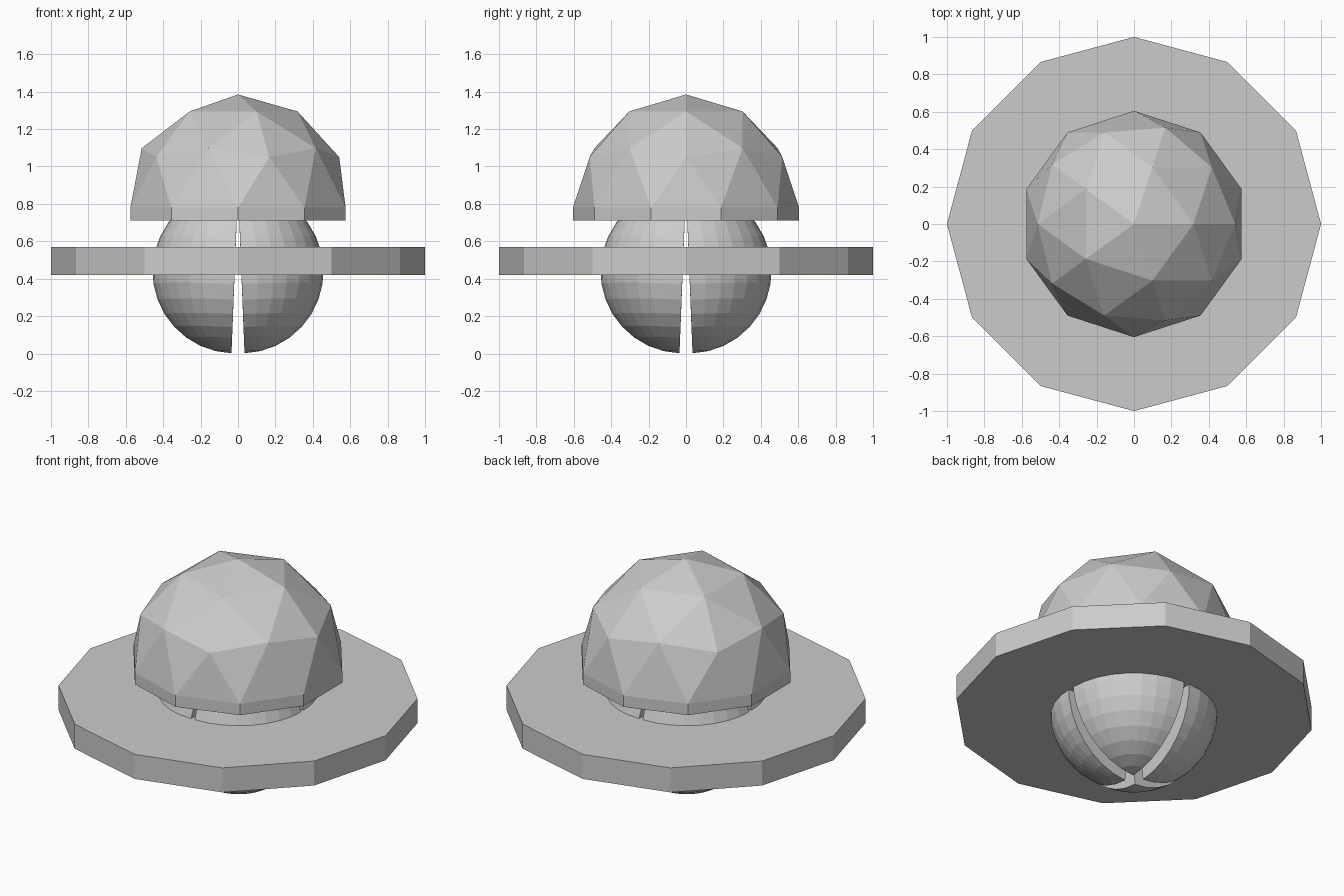
import bpy, bmesh
from math import pi
from mathutils import Matrix, Vector

if "Cube" in bpy.data.objects:
    bpy.data.objects.remove(bpy.data.objects["Cube"])

R = 0.44        # core radius
OPEN = 0.056    # outward tilt of each core quarter
EPS = 1e-4


def finish(bm, name, matrix=Matrix.Identity(4)):
    bmesh.ops.recalc_face_normals(bm, faces=bm.faces)
    mesh = bpy.data.meshes.new(name)
    bm.to_mesh(mesh)
    bm.free()
    obj = bpy.data.objects.new(name, mesh)
    obj.matrix_world = matrix
    bpy.context.collection.objects.link(obj)
    return obj


# Twelve-sided ring plate
bm = bmesh.new()
bmesh.ops.create_cone(bm, cap_ends=True, segments=12, radius1=1, radius2=1,
                      depth=0.15, matrix=Matrix.Translation((0, 0, 0.495)))
finish(bm, "ring_plate")

# Faceted dome: upper half of an icosphere with a short straight rim
bm = bmesh.new()
bmesh.ops.create_icosphere(bm, subdivisions=2, radius=0.605)
bmesh.ops.delete(bm, geom=[v for v in bm.verts if v.co.z < -EPS], context='VERTS')
border = [e for e in bm.edges if e.is_boundary]
rim = bmesh.ops.extrude_edge_only(bm, edges=border)["geom"]
bmesh.ops.translate(bm, vec=(0, 0, -0.07),
                    verts=[g for g in rim if isinstance(g, bmesh.types.BMVert)])
bmesh.ops.holes_fill(bm, edges=[e for e in bm.edges if e.is_boundary], sides=0)
finish(bm, "dome", Matrix.Translation((0, 0, 0.78)))

# Round core: four solid quarters hinged slightly open from the top
for i in range(4):
    bm = bmesh.new()
    bmesh.ops.create_uvsphere(bm, u_segments=32, v_segments=16, radius=R,
                              matrix=Matrix.Translation((0, 0, -R)))
    bmesh.ops.delete(bm, geom=[v for v in bm.verts if v.co.x < -EPS or v.co.y < -EPS],
                     context='VERTS')
    for axis in (0, 1):
        wall = sorted((v for v in bm.verts if abs(v.co[axis]) < EPS),
                      key=lambda v: v.co.z)
        bm.faces.new(wall)
    hinge = Matrix.Rotation(OPEN, 4, Vector((1, -1, 0)))
    turn = Matrix.Rotation(i * pi / 2, 4, 'Z')
    finish(bm, f"core_quarter_{i + 1}", Matrix.Translation((0, 0, 2 * R)) @ turn @ hinge)
